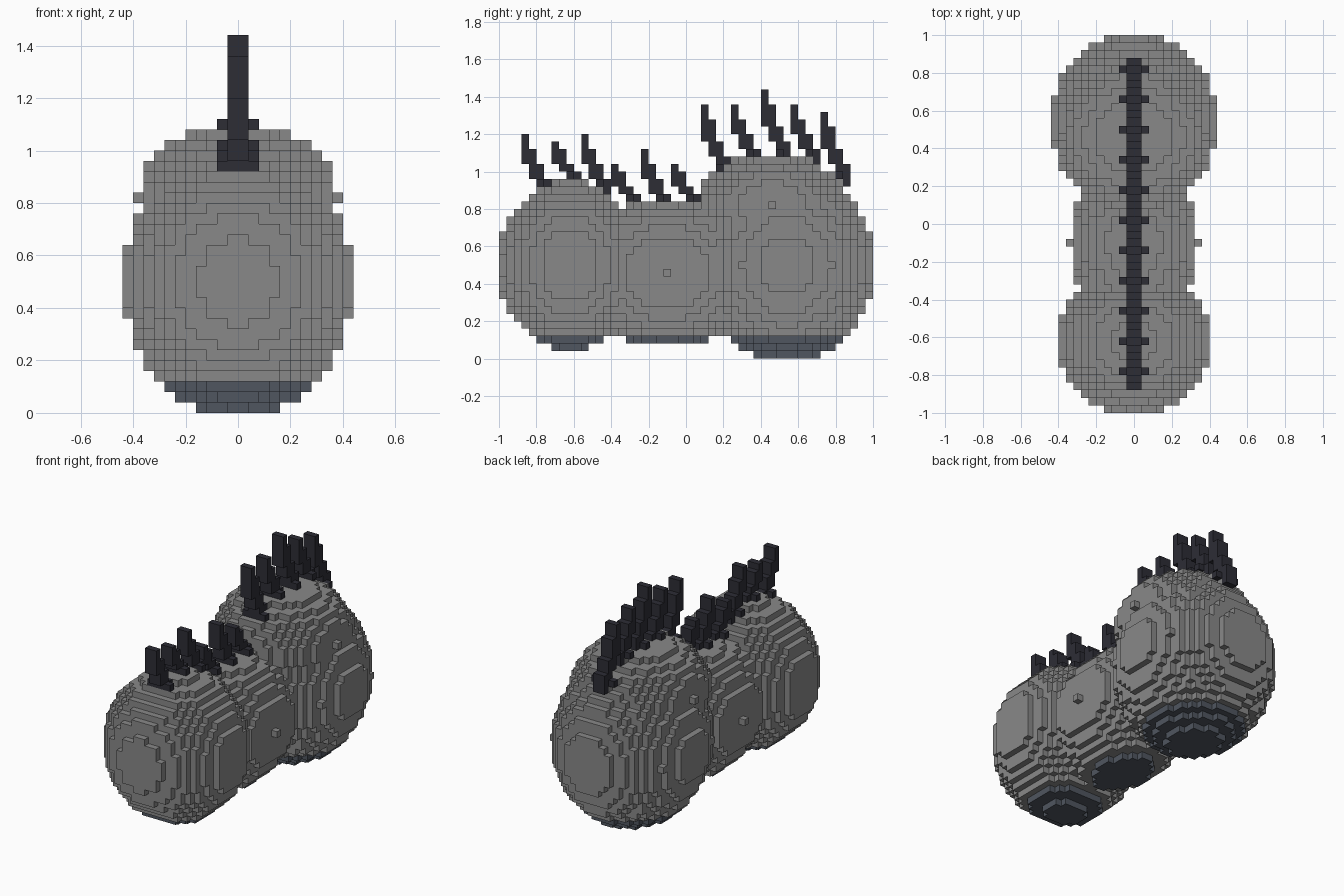
import bpy, bmesh
from mathutils import Vector

S = 0.04  # block size

if "Cube" in bpy.data.objects:
    bpy.data.objects.remove(bpy.data.objects["Cube"], do_unlink=True)


def material(name, rgb):
    m = bpy.data.materials.new(name)
    m.use_nodes = True
    m.diffuse_color = (*rgb, 1)
    m.node_tree.nodes["Principled BSDF"].inputs["Base Color"].default_value = (*rgb, 1)
    return m


grey = material("stone grey", (0.25, 0.25, 0.25))
slate = material("slate underside", (0.08, 0.093, 0.117))
dark = material("dark spine", (0.026, 0.026, 0.036))


def ellipsoid(cy, cz, rx, ry, rz):
    """Block cells inside an ellipsoid; centre and radii are in blocks."""
    cells = set()
    for i in range(-int(rx) - 1, int(rx) + 1):
        for j in range(cy - int(ry), cy + int(ry) + 1):
            for k in range(cz - int(rz), cz + int(rz) + 1):
                if ((i + .5) / rx) ** 2 + ((j - cy) / ry) ** 2 + ((k - cz) / rz) ** 2 <= 1:
                    cells.add((i, j, k))
    return cells


def block_object(name, cells, solid, mats, rule):
    """Mesh of the exposed block faces, coloured by a rule on the cell."""
    bm = bmesh.new()
    verts = {}

    def vert(p):
        if p not in verts:
            verts[p] = bm.verts.new(Vector(p) * S)
        return verts[p]

    for c in sorted(cells):
        for axis in range(3):
            for side in (0, 1):
                n = list(c)
                n[axis] += 2 * side - 1
                if tuple(n) in solid:
                    continue
                u, v = (axis + 1) % 3, (axis + 2) % 3
                loop = []
                for a, b in ((0, 0), (1, 0), (1, 1), (0, 1)):
                    p = list(c)
                    p[axis] += side
                    p[u] += a
                    p[v] += b
                    loop.append(vert(tuple(p)))
                face = bm.faces.new(loop if side else loop[::-1])
                face.material_index = rule(c)
    mesh = bpy.data.meshes.new(name)
    bm.to_mesh(mesh)
    bm.free()
    for m in mats:
        mesh.materials.append(m)
    obj = bpy.data.objects.new(name, mesh)
    bpy.context.collection.objects.link(obj)


# Rounded body lobes: front, middle, rear and the hump on the rear
body = (ellipsoid(-16, 12, 10.4, 9.65, 11.5)
        | ellipsoid(-3, 11, 8.52, 11.8, 9.99)
        | ellipsoid(13, 12, 11.05, 11.8, 12.8)
        | ellipsoid(11, 20, 9.53, 10, 6.99))

# Row of spines that lean forward in steps, each with a cross bar at its root
spines = set()
tops = (30, 29, 30, 26, 28, 26, 34, 34, 36, 34, 33)
for n, top in enumerate(tops):
    c = -20 + 4 * n
    surface = max(k for i, j, k in body if i == 0 and j == c) + 1
    base = surface - 1
    for k in range(base, top):
        step = int(4 * (k - base) / (top - base))
        for j in (c - step + 1, c - step):
            if j >= c - 2:
                spines |= {(-1, j, k), (0, j, k)}
    spines |= {(i, c, surface) for i in range(-2, 2)}
spines -= body

block_object("body", body, body, [grey, slate], lambda c: 1 if c[2] < 3 else 0)
block_object("back_spines", spines, spines, [dark], lambda c: 0)
